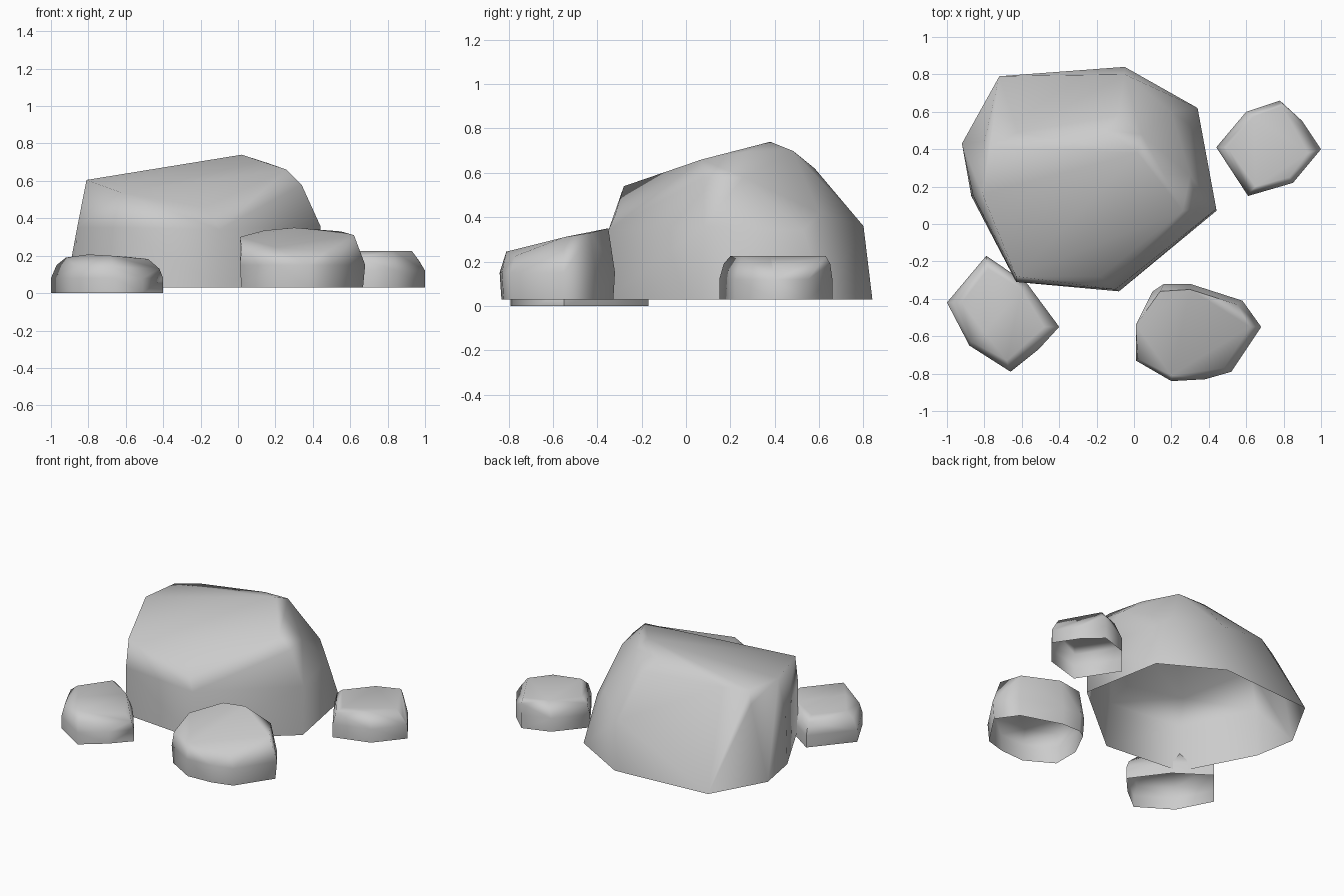
import bpy, bmesh
from math import radians

if "Cube" in bpy.data.objects:
    bpy.data.objects.remove(bpy.data.objects["Cube"])


def rock(name, base_z, waist_z, outline, crown, foot=1.0):
    """Hull of a foot ring, a waist ring and crown points, open underneath."""
    cx = sum(p[0] for p in outline) / len(outline)
    cy = sum(p[1] for p in outline) / len(outline)
    bm = bmesh.new()
    for x, y in outline:
        bm.verts.new((cx + (x - cx) * foot, cy + (y - cy) * foot, base_z))
        if waist_z:
            bm.verts.new((x, y, waist_z))
    for p in crown:
        bm.verts.new(p)
    bmesh.ops.convex_hull(bm, input=bm.verts[:])
    bmesh.ops.delete(bm, geom=[v for v in bm.verts if not v.link_faces], context='VERTS')
    bmesh.ops.recalc_face_normals(bm, faces=bm.faces[:])
    under = [f for f in bm.faces if all(abs(v.co.z - base_z) < 1e-4 for v in f.verts)]
    bmesh.ops.delete(bm, geom=under, context='FACES')
    # merge nearly flat triangles into facets
    bmesh.ops.dissolve_limit(bm, angle_limit=radians(3), verts=bm.verts[:], edges=bm.edges[:])
    me = bpy.data.meshes.new(name)
    bm.to_mesh(me)
    bm.free()
    ob = bpy.data.objects.new(name, me)
    bpy.context.collection.objects.link(ob)
    bpy.ops.object.select_all(action='DESELECT')
    ob.select_set(True)
    bpy.context.view_layer.objects.active = ob
    bpy.ops.object.shade_smooth_by_angle(angle=radians(75))
    # keep large facets flat, blend over the small ones
    wn = ob.modifiers.new("facet_normals", 'WEIGHTED_NORMAL')
    wn.keep_sharp = True
    return ob


# Main boulder: wide foot, leaning shoulders, crown rising to the back right
rock("large_boulder", 0.03, None,
     [(-.92, .43), (-.72, .79), (-.05, .84), (.34, .62), (.44, .07),
      (-.08, -.36), (-.63, -.31), (-.87, .15)],
     [(.44, .08, .36), (.30, .53, .34), (.20, .60, .42), (-.05, .80, .36),
      (-.10, -.35, .34), (-.63, -.31, .35), (-.86, .15, .35),
      (-.63, -.28, .54), (-.59, -.29, .48), (-.18, -.28, .46), (-.14, -.32, .41),
      (.26, .07, .66), (.34, .08, .58), (.30, .26, .58), (.16, .27, .695),
      (.02, .38, .74), (.04, .48, .70), (-.15, .50, .685), (-.08, .58, .62),
      (-.77, .41, .61), (-.80, .44, .53), (-.62, .49, .62), (-.81, .16, .605)])

# Front stone: top slopes down towards the front
rock("front_stone", 0.03, 0.15,
     [(.01, -.54), (.01, -.73), (.20, -.84), (.38, -.83), (.52, -.79),
      (.68, -.55), (.58, -.41), (.30, -.32), (.16, -.32), (.10, -.36)],
     [(.01, -.54, .30), (.02, -.72, .24), (.20, -.81, .245), (.48, -.77, .225),
      (.62, -.55, .31), (.55, -.43, .33), (.30, -.35, .35), (.14, -.36, .335)], foot=.97)

# Left stone: squarish with a nearly level top
rock("left_stone", 0.0, 0.08,
     [(-1, -.42), (-.79, -.17), (-.57, -.32), (-.40, -.55), (-.51, -.67),
      (-.66, -.79), (-.88, -.65)],
     [(-.97, -.42, .15), (-.92, -.42, .19), (-.78, -.24, .195), (-.60, -.35, .195),
      (-.48, -.55, .182), (-.68, -.73, .20), (-.80, -.58, .207),
      (-.42, -.55, .13), (-.67, -.77, .14), (-.79, -.19, .16), (-.87, -.63, .15)])

# Right stone: flat top
rock("right_stone", 0.03, 0.12,
     [(.44, .41), (.60, .60), (.78, .66), (.90, .55), (1, .40), (.85, .22), (.61, .15)],
     [(.46, .41, .19), (.97, .395, .17), (.62, .17, .19), (.79, .65, .19),
      (.50, .41, .225), (.64, .575, .225), (.79, .63, .225), (.93, .38, .225),
      (.83, .25, .225), (.65, .20, .225)])
